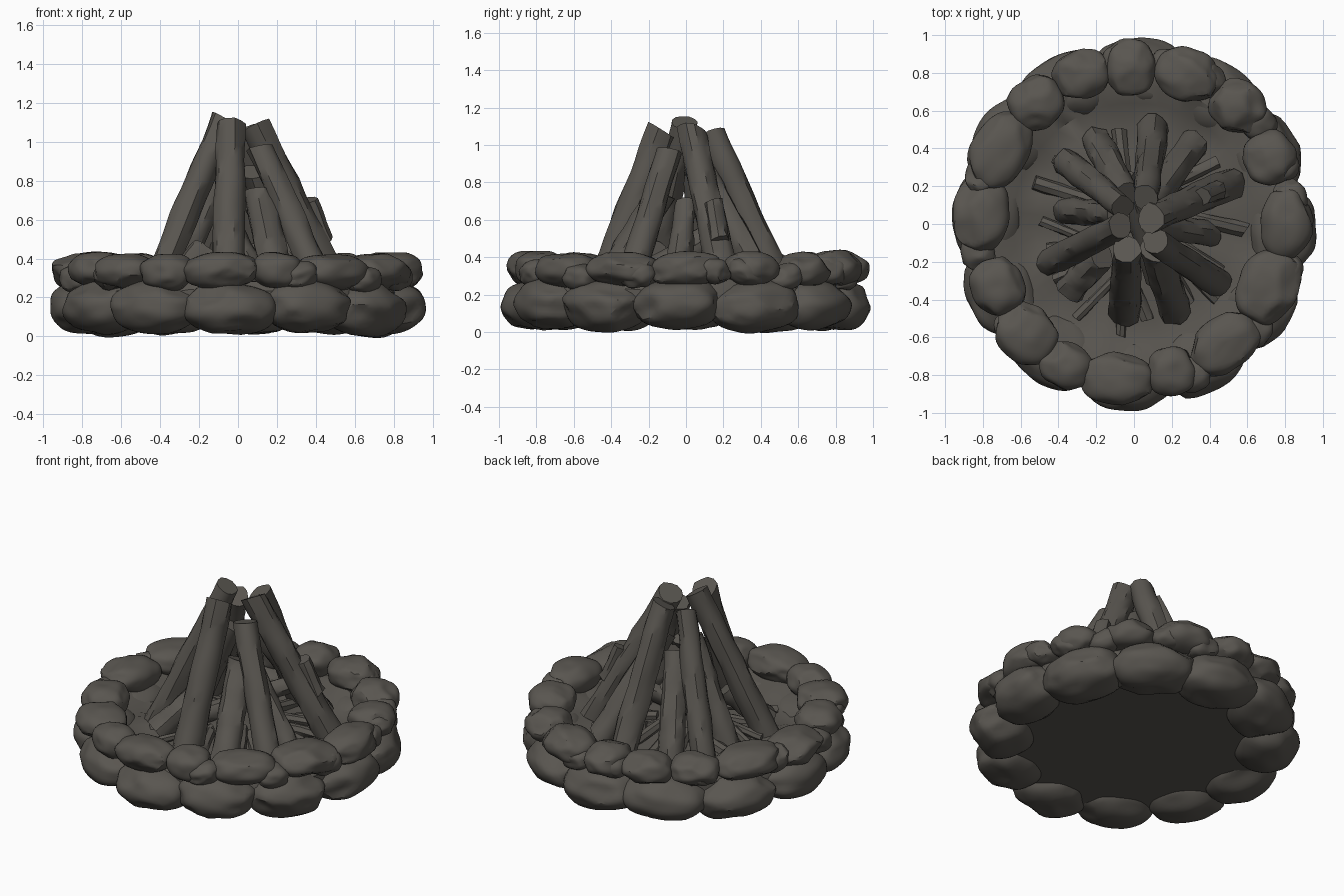
import bpy, bmesh, math, random
from mathutils import Vector, Matrix, noise

if "Cube" in bpy.data.objects:
    bpy.data.objects.remove(bpy.data.objects["Cube"])

random.seed(7)

mat = bpy.data.materials.new("charred grey brown")
mat.diffuse_color = (0.10, 0.092, 0.08, 1)
mat.use_nodes = True
mat.node_tree.nodes["Principled BSDF"].inputs["Base Color"].default_value = mat.diffuse_color


def finish(bm, name, angle=38):
    bmesh.ops.recalc_face_normals(bm, faces=bm.faces)
    me = bpy.data.meshes.new(name)
    bm.to_mesh(me)
    bm.free()
    ob = bpy.data.objects.new(name, me)
    bpy.context.collection.objects.link(ob)
    me.materials.append(mat)
    bpy.ops.object.select_all(action='DESELECT')
    ob.select_set(True)
    bpy.context.view_layer.objects.active = ob
    bpy.ops.object.shade_smooth_by_angle(angle=math.radians(angle))
    return ob


def rand_dir():
    return Vector([random.gauss(0, 1) for _ in range(3)]).normalized()


def stone(name, x, y, z, radial, tang, height, tilt=0.08, power=2.4):
    """Rounded boulder, chipped flat by random planes, long side along the ring."""
    bm = bmesh.new()
    bmesh.ops.create_icosphere(bm, subdivisions=4, radius=1)
    planes = [(rand_dir(), random.uniform(0.82, 0.97)) for _ in range(11)]
    off = rand_dir() * 20
    for v in bm.verts:
        d = v.co.normalized()
        # slightly boxy super-ellipsoid
        r = sum(abs(c) ** power for c in d) ** (-1 / power)
        for n, k in planes:
            c = d.dot(n)
            if c > 0.3:
                r = min(r, k * 1.08 / c)
        r *= 1 + 0.08 * noise.noise(d * 1.8 + off)
        v.co = d * r
    ang = math.atan2(y, x)
    m = (Matrix.Translation((x, y, z)) @ Matrix.Rotation(ang, 4, 'Z')
         @ Matrix.Rotation(random.uniform(-tilt, tilt), 4, 'X')
         @ Matrix.Diagonal((radial, tang, height, 1)))
    bmesh.ops.transform(bm, matrix=m, verts=bm.verts)
    return finish(bm, name, 30)


def log(name, foot, top, r, rings=14, sides=12, rough=0.16):
    """Rough split log between two points with slanted, chipped ends."""
    a, b = Vector(foot), Vector(top)
    axis = (b - a).normalized()
    u = axis.orthogonal().normalized()
    w = axis.cross(u)
    off = rand_dir() * 30
    cut = [random.uniform(-0.3, 0.3) for _ in range(4)]
    notch = random.uniform(0, 6.28)
    bm = bmesh.new()
    loops = []
    for i in range(rings + 1):
        t = i / rings
        c = a.lerp(b, t)
        loop = []
        for j in range(sides):
            th = 2 * math.pi * j / sides
            d = u * math.cos(th) + w * math.sin(th)
            rad = r * (1.08 - 0.14 * t)
            rad *= 1 + rough * noise.noise(Vector((math.cos(th) * 1.6, math.sin(th) * 1.6, t * 5)) + off)
            if math.cos(th - notch - t) > 0.94:      # long bark split
                rad *= 0.88
            slant = 0
            if i in (0, rings):
                k = 0 if i == 0 else 2
                slant = r * (cut[k] * math.cos(th) + cut[k + 1] * math.sin(th))
            loop.append(bm.verts.new(c + d * rad + axis * slant))
        loops.append(loop)
    for p, q in zip(loops, loops[1:]):
        for j in range(sides):
            k = (j + 1) % sides
            bm.faces.new((p[j], p[k], q[k], q[j]))
    bm.faces.new(loops[0][::-1])
    bm.faces.new(loops[-1])
    return finish(bm, name)


# ash bed: solid of revolution that also packs the gaps behind the stones
profile = [(0, .25), (.2, .245), (.38, .23), (.52, .22), (.64, .23), (.74, .28), (.80, .28),
           (.84, .23), (.84, .13), (.78, .08), (.4, .08), (0, .08)]
bm = bmesh.new()
vs = [bm.verts.new((r, 0, z)) for r, z in profile]
es = [bm.edges.new(e) for e in zip(vs, vs[1:])]
bmesh.ops.spin(bm, geom=vs + es, cent=(0, 0, 0), axis=(0, 0, 1), angle=2 * math.pi, steps=64)
bmesh.ops.remove_doubles(bm, verts=bm.verts, dist=0.0005)
for v in bm.verts:
    if v.co.z > 0.2:
        v.co.z += 0.035 * noise.noise(v.co * 6)
finish(bm, "ash_bed")

# lower ring: twelve large boulders
for i in range(12):
    a = math.radians(-93 + 30 * i)
    stone("lower_stone", .775 * math.cos(a), .80 * math.sin(a), .143 + random.uniform(-.008, .01),
          .19, random.uniform(.235, .26), .137, power=2.2)

# upper ring: x, y, radial half, tangential half
upper = [(-.81, .05, .15, .19), (-.71, .39, .15, .21), (-.52, .64, .14, .15), (-.28, .79, .13, .15),
         (-.02, .83, .15, .13), (.28, .79, .14, .17), (.55, .62, .14, .15), (.72, .35, .14, .14),
         (.81, 0, .14, .19), (.71, -.33, .16, .2), (.48, -.63, .14, .2), (.2, -.78, .13, .13),
         (-.09, -.82, .14, .19), (-.36, -.75, .12, .14), (-.57, -.58, .15, .17), (-.72, -.33, .14, .15)]
for x, y, rr, tt in upper:
    stone("upper_stone", x, y, .336 + random.uniform(-.008, .008), rr, tt, .094)

# small wedge stones between the big ones
for deg in (10, 25, 38, 62, 80, 97, 128, 166, 193, 222, 290, 322, 342):
    a = math.radians(deg + random.uniform(-3, 3))
    stone("wedge_stone", .84 * math.cos(a), .86 * math.sin(a), random.uniform(.29, .33), .09, .1, .07, .4)

# tall logs leaning together
tall = [((-.05, -.46, .21), (-.04, -.13, 1.08), .083),
        ((.45, -.32, .21), (.11, -.09, .97), .072),
        ((.51, .21, .23), (.09, .03, 1.08), .08),
        ((.10, .51, .22), (.06, .14, 1.06), .075),
        ((-.36, .33, .22), (-.06, .09, 1.02), .07),
        ((-.44, -.20, .21), (-.07, -.01, 1.12), .073)]
for f, t, r in tall:
    log("tall_log", f, t, r)

# shorter inner logs
short = [((.22, -.46, .21), (.11, -.13, .74), .08),
         ((-.36, .07, .22), (-.08, .05, .85), .07),
         ((-.34, -.35, .23), (-.17, -.17, .45), .075),
         ((-.20, .44, .22), (-.04, .16, .78), .075),
         ((.32, .43, .22), (.08, .10, .85), .075),
         ((.40, -.05, .22), (.08, .0, .68), .065),
         ((-.22, -.10, .27), (.25, .18, .50), .055),
         ((.12, -.3, .27), (-.05, .25, .60), .055)]
for f, t, r in short:
    log("inner_log", f, t, r)

# loose bark plate on the right-hand log
log("bark_plate", (.44, .18, .48), (.36, .145, .70), .052, rings=5, sides=8)

# kindling lying on the ash
for i in range(18):
    a = math.radians(i * 20 + random.uniform(-8, 8))
    b = a + random.uniform(-.35, .35)
    r1, r0 = random.uniform(.46, .62), random.uniform(.15, .28)
    log("kindling_stick", (r1 * math.cos(a), r1 * math.sin(a), .225),
        (r0 * math.cos(b), r0 * math.sin(b), random.uniform(.25, .29)),
        random.uniform(.022, .04), rings=6, sides=7, rough=.2)
